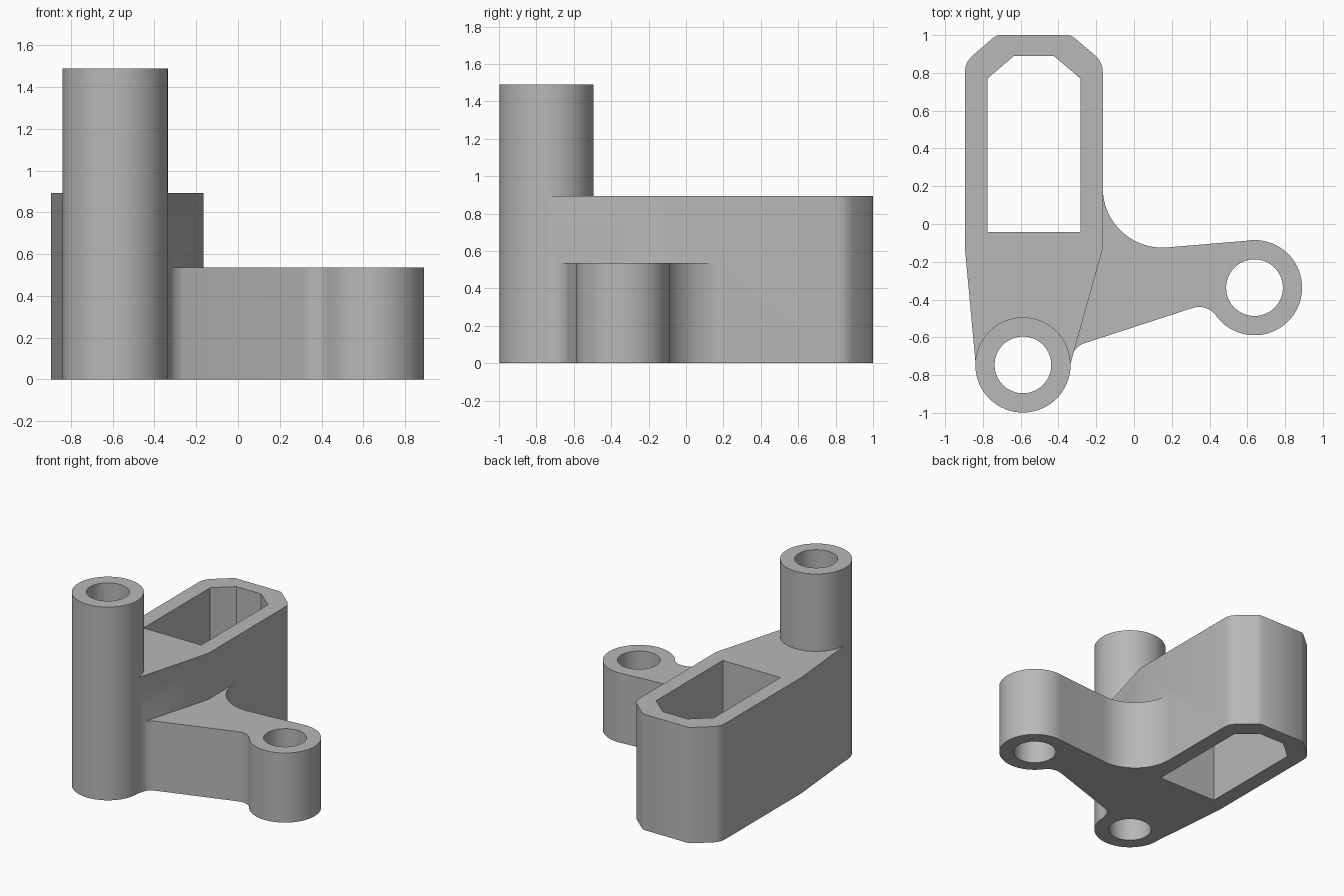
import bpy, bmesh
from math import cos, sin, radians

cube = bpy.data.objects.get("Cube")
if cube:
    bpy.data.objects.remove(cube, do_unlink=True)

POST, BOSS = (-0.588, -0.746), (0.638, -0.337)
OUTER, BORE = 0.252, 0.15
BODY_TOP, ARM_TOP, POST_TOP = 0.893, 0.537, 1.49
MID = -0.53  # symmetry line of the box section

grey = bpy.data.materials.new("grey")
grey.use_nodes = True
colour = (0.48, 0.48, 0.48, 1)
grey.diffuse_color = colour
grey.node_tree.nodes["Principled BSDF"].inputs["Base Color"].default_value = colour


def arc(centre, radius, start, end, steps=16):
    angles = [radians(start + (end - start) * i / steps) for i in range(steps + 1)]
    return [(centre[0] + radius * cos(a), centre[1] + radius * sin(a)) for a in angles]


def circle(centre, radius):
    return arc(centre, radius, 0, 360, 96)[:-1]


def mirrored(half):
    """Closed outline from its right half, given as offsets from the midline."""
    right = [(MID + x, y) for x, y in half]
    left = [(MID - x, y) for x, y in reversed(half)]
    return right + left


def prism(name, outline, bottom, top):
    bm = bmesh.new()
    face = bm.faces.new([bm.verts.new((x, y, bottom)) for x, y in outline])
    ext = bmesh.ops.extrude_face_region(bm, geom=[face])
    moved = [v for v in ext["geom"] if isinstance(v, bmesh.types.BMVert)]
    bmesh.ops.translate(bm, verts=moved, vec=(0, 0, top - bottom))
    bmesh.ops.recalc_face_normals(bm, faces=bm.faces)
    mesh = bpy.data.meshes.new(name)
    bm.to_mesh(mesh)
    bm.free()
    mesh.materials.append(grey)
    obj = bpy.data.objects.new(name, mesh)
    bpy.context.scene.collection.objects.link(obj)
    return obj


# Box section with chamfered far end, tapering to the post
body = prism("bracket", mirrored([
    (0.25 - 0.058, POST[1]), (0.365, -0.13), (0.365, 0.80), (0.362, 0.832),
    (0.35, 0.862), (0.33, 0.887), (0.212, 0.988), (0.19, 1.0)]), 0, BODY_TOP)
for v in body.data.vertices:  # narrow end meets the post sides
    if v.co.y < -0.5:
        v.co.x = POST[0] + (0.25 if v.co.x > MID else -0.25)

# Side arm with its three fillets
arm = prism("side_arm",
            [(-0.23, 0.19)]
            + arc((0.15, 0.19), 0.315, 180, 275, 24)
            + [(0.615, -0.087), BOSS]
            + arc((0.345, -0.55), 0.111, 36, 108)
            + arc((-0.226, -0.736), 0.111, 108, 178)
            + [POST, (-0.5, -0.3)], 0, ARM_TOP)

post = prism("tall_post", circle(POST, OUTER), 0, POST_TOP)
boss = prism("arm_boss", circle(BOSS, OUTER), 0, ARM_TOP)

# Openings, all passing right through
post_bore = prism("post_bore", circle(POST, BORE), -0.1, 1.6)
boss_bore = prism("boss_bore", circle(BOSS, BORE), -0.1, 1.6)
pocket = prism("pocket", mirrored([
    (0.246, -0.043), (0.246, 0.77), (0.105, 0.89)]), -0.1, 1.6)

solids, cutters = [post, arm, boss], [post_bore, boss_bore, pocket]
for tool in solids + cutters:
    mod = body.modifiers.new(tool.name, "BOOLEAN")
    mod.object = tool
    mod.solver = "EXACT"
    mod.operation = "UNION" if tool in solids else "DIFFERENCE"

# Bake the joined solid and drop the helpers
bpy.context.view_layer.update()
baked = bpy.data.meshes.new_from_object(
    body.evaluated_get(bpy.context.evaluated_depsgraph_get()))
body.modifiers.clear()
body.data = baked
for tool in solids + cutters:
    bpy.data.objects.remove(tool, do_unlink=True)

# Smooth the round walls, keep the rims sharp
baked.shade_smooth()
baked.set_sharp_from_angle(angle=radians(30))
